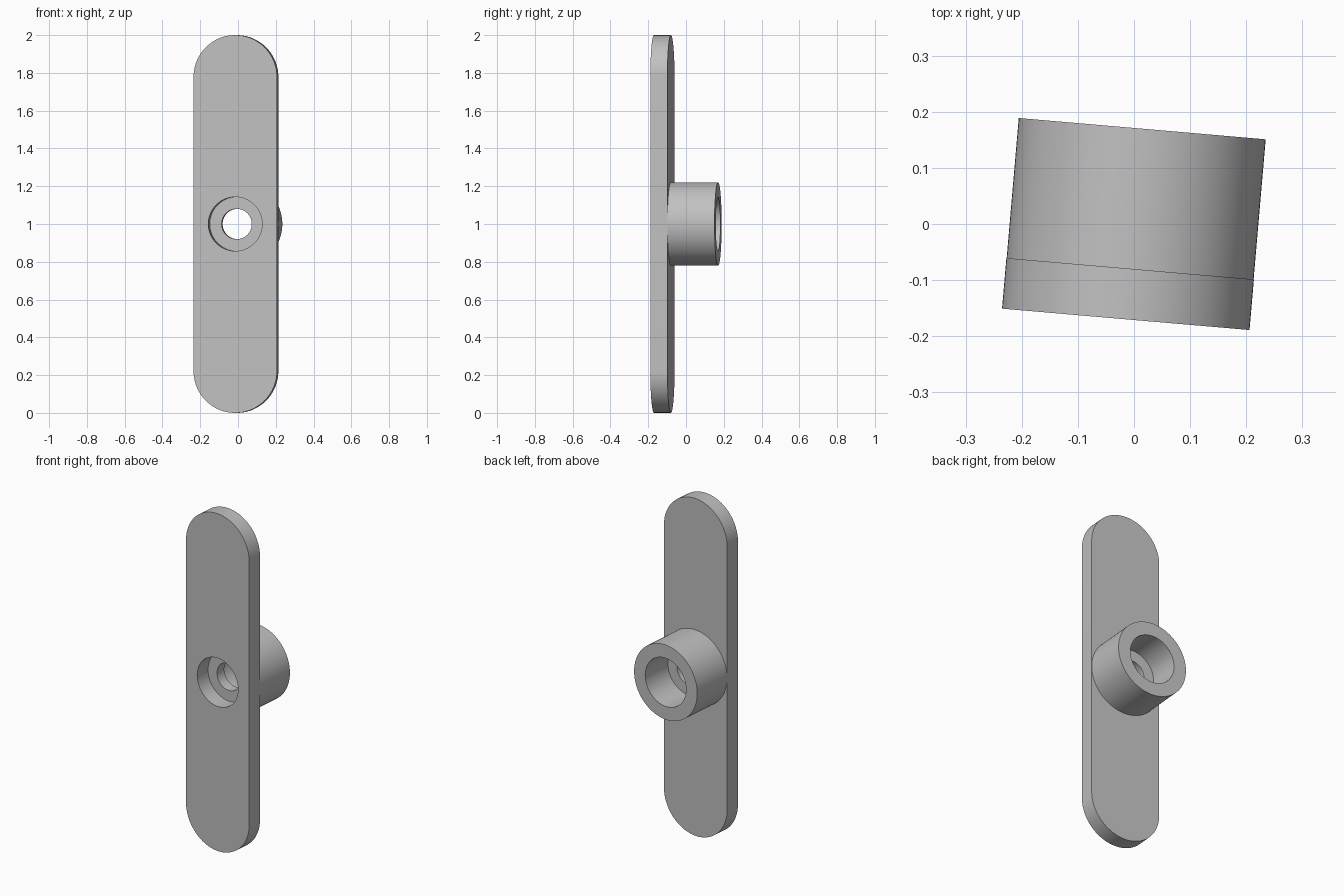
import bpy, bmesh, math

if "Cube" in bpy.data.objects:
    bpy.data.objects.remove(bpy.data.objects["Cube"], do_unlink=True)

SEGMENTS = 96
HALF_WIDTH = 0.2215
FRONT, PLATE_BACK, BOSS_BACK = -0.1705, -0.08, 0.1705
WEB_FRONT, WEB_BACK = -0.08, -0.02
BOSS_R, BORE_R, HOLE_R = 0.221, 0.143, 0.08
STRETCH = 1 - HALF_WIDTH  # half length of the plate's straight sides

metal = bpy.data.materials.new("light grey")
metal.use_nodes = True
grey = (0.53, 0.53, 0.53, 1)
metal.diffuse_color = grey
metal.node_tree.nodes["Principled BSDF"].inputs["Base Color"].default_value = grey

bm = bmesh.new()


def ring(radius, y, stretch=0):
    """Circle facing y, optionally stretched upright into a rounded slot."""
    verts = []
    for i in range(SEGMENTS):
        a = (i + 0.5) * math.tau / SEGMENTS
        z = radius * math.sin(a) + math.copysign(stretch, math.sin(a))
        verts.append(bm.verts.new((radius * math.cos(a), y, z)))
    return verts


# Closed loft: plate outside, boss, rear bore, through hole, front counterbore
rings = [
    ring(HALF_WIDTH, FRONT, STRETCH),
    ring(HALF_WIDTH, PLATE_BACK, STRETCH),
    ring(BOSS_R, PLATE_BACK),
    ring(BOSS_R, BOSS_BACK),
    ring(BORE_R, BOSS_BACK),
    ring(BORE_R, WEB_BACK),
    ring(HOLE_R, WEB_BACK),
    ring(HOLE_R, WEB_FRONT),
    ring(BORE_R, WEB_FRONT),
    ring(BORE_R, FRONT),
]
for k, a in enumerate(rings):
    b = rings[(k + 1) % len(rings)]
    for i in range(SEGMENTS):
        j = (i + 1) % SEGMENTS
        bm.faces.new((a[i], a[j], b[j], b[i]))
bmesh.ops.recalc_face_normals(bm, faces=bm.faces[:])

mesh = bpy.data.meshes.new("plate_with_boss")
bm.to_mesh(mesh)
bm.free()
mesh.materials.append(metal)
plate = bpy.data.objects.new("plate_with_boss", mesh)
bpy.context.collection.objects.link(plate)
plate.location.z = 1
plate.rotation_euler.z = math.radians(-4.93)

bpy.ops.object.select_all(action='DESELECT')
plate.select_set(True)
bpy.context.view_layer.objects.active = plate
bpy.ops.object.shade_smooth_by_angle(angle=math.radians(30))
